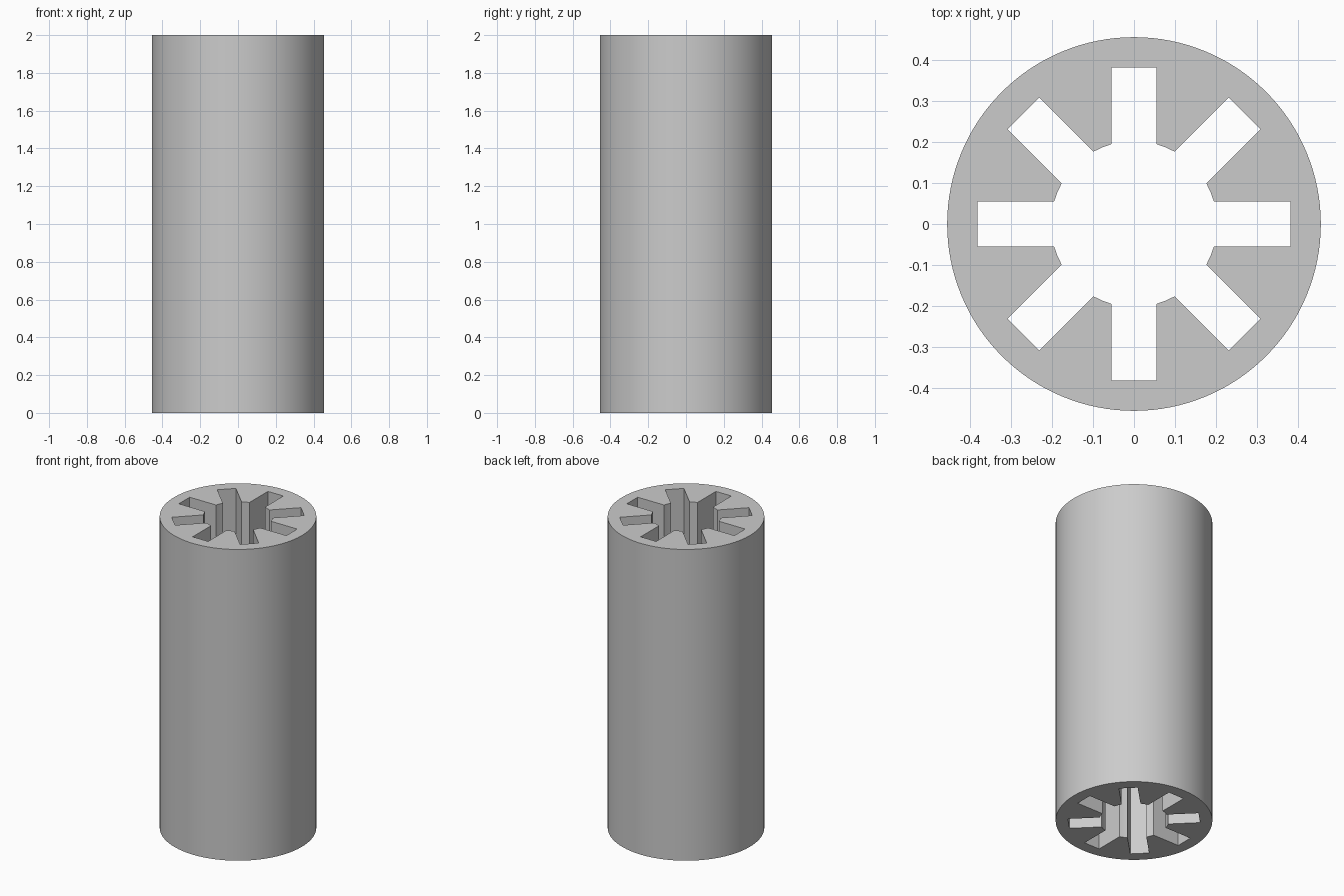
import bpy, bmesh, math

cube = bpy.data.objects.get("Cube")
if cube:
    bpy.data.objects.remove(cube, do_unlink=True)

HEIGHT, OUTER, BORE = 2.0, 0.456, 0.2025
SLOT_REACH, SLOT_HALF = 0.382, 0.055
SLOTS, STEPS = 8, 16          # slots around the bore, outer segments per slot

bm = bmesh.new()


def polar(radius, angle):
    return bm.verts.new((radius * math.cos(angle), radius * math.sin(angle), 0))


sector = math.tau / SLOTS
count = SLOTS * STEPS
rim = [polar(OUTER, math.tau * i / count) for i in range(count)]

# Corners of each slot and the rounded land that follows it
slots = []
mouth_angle = math.asin(SLOT_HALF / BORE)
floor_angle = math.atan2(SLOT_HALF, SLOT_REACH)
floor_radius = math.hypot(SLOT_REACH, SLOT_HALF)
for k in range(SLOTS):
    a = k * sector
    slots.append({
        "floor_start": polar(floor_radius, a - floor_angle),
        "floor_end": polar(floor_radius, a + floor_angle),
        "mouth_start": polar(BORE, a - mouth_angle),
        "mouth_end": polar(BORE, a + mouth_angle),
        "land": polar(BORE, a + sector / 2),
    })

# Bottom end: a strip beyond each slot and a tooth between neighbouring slots
quarter = STEPS // 4
for k, s in enumerate(slots):
    n = slots[(k + 1) % SLOTS]
    mid = k * STEPS
    strip = [rim[(mid + i) % count] for i in range(-quarter, quarter + 1)]
    tooth = [rim[(mid + i) % count] for i in range(quarter, STEPS - quarter + 1)]
    bm.faces.new(strip + [s["floor_end"], s["floor_start"]])
    bm.faces.new(tooth + [n["floor_start"], n["mouth_start"], s["land"],
                          s["mouth_end"], s["floor_end"]])

# Raise the section to full height, keeping the bottom end closed
result = bmesh.ops.extrude_face_region(bm, geom=bm.faces[:], use_keep_orig=True)
top = [g for g in result["geom"] if isinstance(g, bmesh.types.BMVert)]
bmesh.ops.translate(bm, verts=top, vec=(0, 0, HEIGHT))
bmesh.ops.recalc_face_normals(bm, faces=bm.faces[:])

mesh = bpy.data.meshes.new("slotted_sleeve")
bm.to_mesh(mesh)
bm.free()
sleeve = bpy.data.objects.new("slotted_sleeve", mesh)
bpy.context.collection.objects.link(sleeve)

# Plain grey
grey = bpy.data.materials.new("light_grey")
grey.use_nodes = True
colour = (0.6, 0.6, 0.6, 1)
grey.diffuse_color = colour
grey.node_tree.nodes["Principled BSDF"].inputs["Base Color"].default_value = colour
mesh.materials.append(grey)

# Smooth wall with crisp edges
bpy.ops.object.select_all(action="DESELECT")
sleeve.select_set(True)
bpy.context.view_layer.objects.active = sleeve
bpy.ops.object.shade_smooth_by_angle(angle=math.radians(20))
